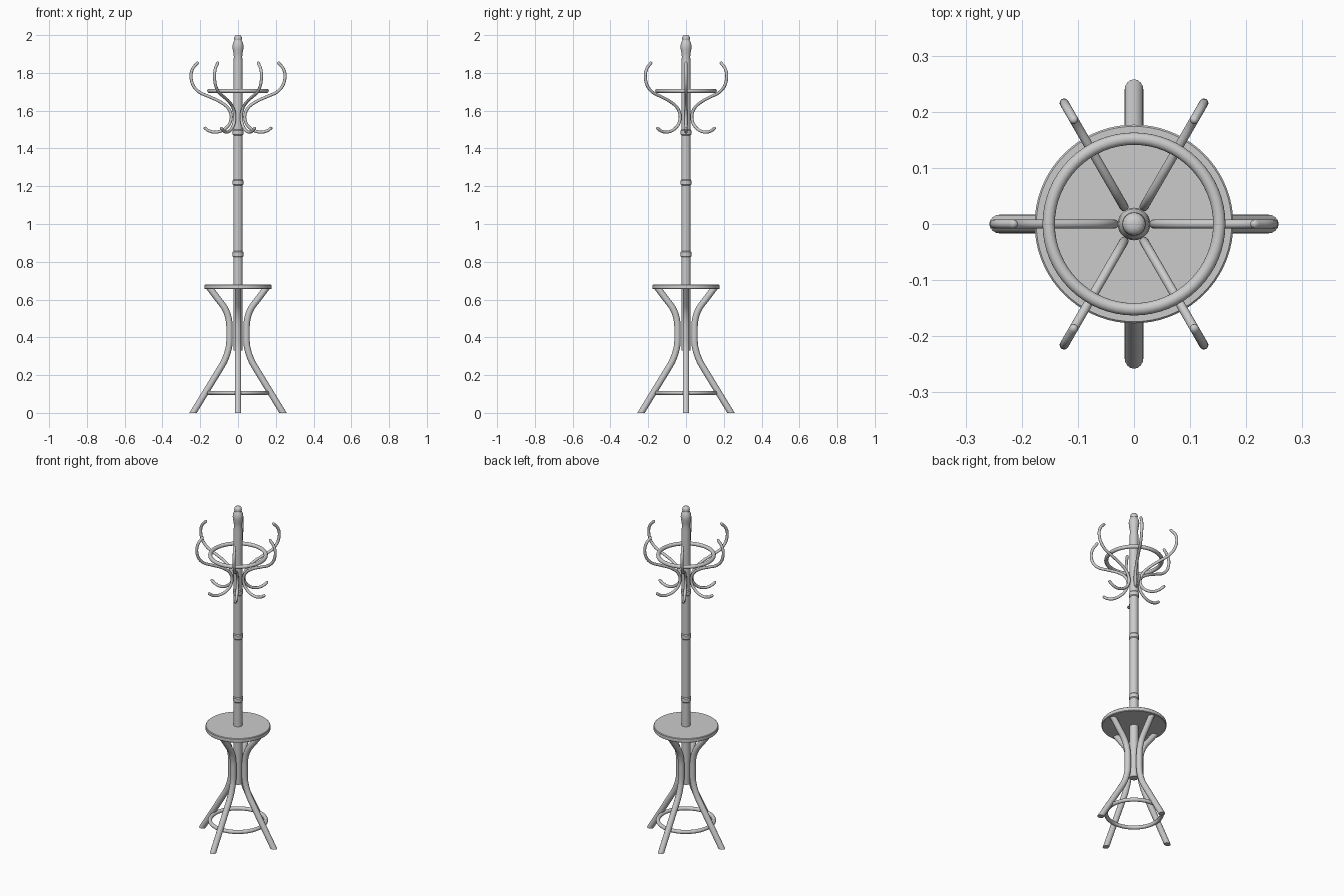
import bpy, bmesh
from math import sin, cos, pi, radians
from mathutils import Vector, Matrix

if "Cube" in bpy.data.objects:
    bpy.data.objects.remove(bpy.data.objects["Cube"])


def finish(bm, name):
    bmesh.ops.recalc_face_normals(bm, faces=bm.faces)
    me = bpy.data.meshes.new(name)
    bm.to_mesh(me)
    bm.free()
    ob = bpy.data.objects.new(name, me)
    bpy.context.collection.objects.link(ob)
    return ob


def lathe(name, profile, n=40):
    """Revolve an (r, z) profile about z and cap both ends."""
    bm = bmesh.new()
    rings = [[bm.verts.new((r * cos(2 * pi * i / n), r * sin(2 * pi * i / n), z))
              for i in range(n)] for r, z in profile]
    for a, b in zip(rings, rings[1:]):
        for i in range(n):
            bm.faces.new((a[i], a[(i + 1) % n], b[(i + 1) % n], b[i]))
    bm.faces.new(rings[0])
    bm.faces.new(rings[-1])
    return finish(bm, name)


def smooth_path(pts, steps=6):
    """Catmull-Rom curve through (r, z) points."""
    p = [Vector((x, 0, z)) for x, z in pts]
    p = [2 * p[0] - p[1]] + p + [2 * p[-1] - p[-2]]
    out = []
    for i in range(1, len(p) - 2):
        a, b, c, d = p[i - 1:i + 3]
        for k in range(steps):
            t = k / steps
            out.append(0.5 * (2 * b + (c - a) * t + (2 * a - 5 * b + 4 * c - d) * t * t
                              + (3 * b - a - 3 * c + d) * t ** 3))
    return out + [p[-2]]


def bent_rod(name, pts, radius, angle, flat_z=None, n=16):
    """Round rod along a path in the xz plane, turned about z.
    flat_z cuts the two ends level; otherwise the ends are domed."""
    path = smooth_path(pts)
    tang = [(path[min(i + 1, len(path) - 1)] - path[max(i - 1, 0)]).normalized()
            for i in range(len(path))]
    stations = [(p, t, radius) for p, t in zip(path, tang)]
    if flat_z is None:
        dome = [(0.5, 0.866), (0.866, 0.5), (0.98, 0.2)]
        first = [(path[0] - tang[0] * radius * h, tang[0], radius * s) for h, s in dome]
        last = [(path[-1] + tang[-1] * radius * h, tang[-1], radius * s) for h, s in dome]
        stations = first[::-1] + stations + last
    bm = bmesh.new()
    rings = []
    for p, t, r in stations:
        side = Vector((0, 1, 0))
        up = t.cross(side)
        rings.append([bm.verts.new(p + r * (cos(2 * pi * i / n) * side + sin(2 * pi * i / n) * up))
                      for i in range(n)])
    if flat_z:
        for ring, t, z in ((rings[0], tang[0], flat_z[0]), (rings[-1], tang[-1], flat_z[1])):
            for v in ring:
                v.co += t * ((z - v.co.z) / t.z)
    for a, b in zip(rings, rings[1:]):
        for i in range(n):
            bm.faces.new((a[i], a[(i + 1) % n], b[(i + 1) % n], b[i]))
    bm.faces.new(rings[0])
    bm.faces.new(rings[-1])
    bm.transform(Matrix.Rotation(angle, 4, 'Z'))
    return finish(bm, name)


def hoop(name, z, major, minor):
    bpy.ops.mesh.primitive_torus_add(major_radius=major, minor_radius=minor, location=(0, 0, z),
                                     major_segments=64, minor_segments=16)
    bpy.context.object.name = name


# Turned pole with three collars and a finial
pole = [(0.024, 0.33)]
for z in (0.84, 1.22, 1.485):
    pole += [(0.024, z - 0.016), (0.028, z - 0.011), (0.028, z + 0.011), (0.024, z + 0.016)]
pole += [(0.024, 1.86), (0.022, 1.885), (0.024, 1.905), (0.028, 1.925), (0.029, 1.94),
         (0.027, 1.957), (0.021, 1.968), (0.019, 1.973), (0.021, 1.98), (0.02, 1.99),
         (0.015, 1.997), (0.007, 2.0)]
lathe("pole", pole)

# Round shelf
lathe("shelf", [(0.174, 0.655), (0.177, 0.658), (0.177, 0.677), (0.174, 0.68)], 72)

# Hoops bracing the legs and the hooks
hoop("leg_hoop", 0.106, 0.153, 0.011)
hoop("hook_hoop", 1.705, 0.152, 0.011)

# Four bent legs
leg = [(0.238, 0), (0.174, 0.105), (0.11, 0.21), (0.07, 0.28), (0.048, 0.35), (0.045, 0.42),
       (0.048, 0.49), (0.068, 0.55), (0.11, 0.608), (0.153, 0.665)]
for i in range(4):
    bent_rod(f"leg_{i + 1}", leg, 0.017, i * pi / 2, (0, 0.665))

# Six double hooks
hook = [(0.215, 1.852), (0.24, 1.822), (0.249, 1.783), (0.238, 1.735), (0.205, 1.698),
        (0.155, 1.675), (0.10, 1.65), (0.056, 1.618), (0.036, 1.575), (0.045, 1.53),
        (0.078, 1.498), (0.12, 1.486), (0.155, 1.494), (0.174, 1.507)]
for i in range(6):
    bent_rod(f"hook_{i + 1}", hook, 0.008, radians(60 * i))

# Smooth shading with crisp edges
for ob in bpy.context.collection.objects:
    ob.select_set(True)
    bpy.context.view_layer.objects.active = ob
bpy.ops.object.shade_smooth_by_angle(angle=radians(35))
